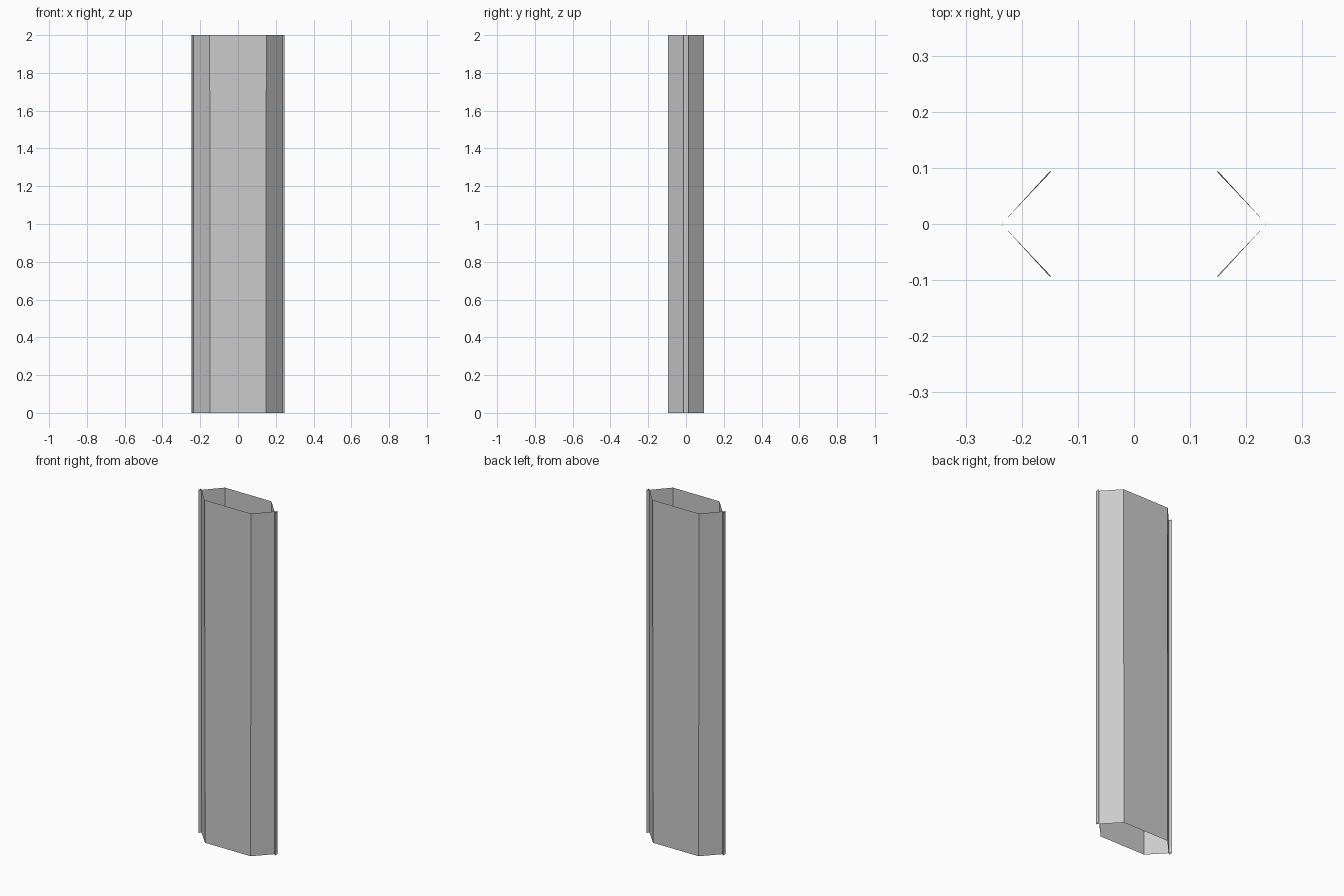
import bpy
import bmesh

if "Cube" in bpy.data.objects:
    bpy.data.objects.remove(bpy.data.objects["Cube"])

HEIGHT = 2.0
FOLD_X_TOP, FOLD_X_BOTTOM = 0.150, 0.147   # folds lean in slightly downwards
HALF_DEPTH = 0.094
SEAM_X = 0.236
LIP_X, LIP_Y = 0.247, 0.013

grey = bpy.data.materials.new("grey sheet")
grey.diffuse_color = (0.6, 0.6, 0.6, 1.0)
grey.use_nodes = True
grey.node_tree.nodes["Principled BSDF"].inputs["Base Color"].default_value = grey.diffuse_color


def open_tube(name, bottom, top):
    """Thin-walled tube between two matching outlines, open at both ends."""
    bm = bmesh.new()
    low = [bm.verts.new((x, y, 0)) for x, y in bottom]
    high = [bm.verts.new((x, y, HEIGHT)) for x, y in top]
    for i in range(len(low)):
        j = (i + 1) % len(low)
        bm.faces.new((low[i], low[j], high[j], high[i]))
    mesh = bpy.data.meshes.new(name)
    bm.to_mesh(mesh)
    bm.free()
    mesh.materials.append(grey)
    obj = bpy.data.objects.new(name, mesh)
    bpy.context.collection.objects.link(obj)


def hexagon(fold_x):
    d = HALF_DEPTH
    return [(-SEAM_X, 0), (-fold_x, -d), (fold_x, -d),
            (SEAM_X, 0), (fold_x, d), (-fold_x, d)]


# Main folded sleeve
open_tube("sleeve", hexagon(FOLD_X_BOTTOM), hexagon(FOLD_X_TOP))

# Narrow triangular seams along both sides
for side, name in ((1, "right_seam"), (-1, "left_seam")):
    outline = [(side * SEAM_X, 0), (side * LIP_X, -side * LIP_Y),
               (side * LIP_X, side * LIP_Y)]
    open_tube(name, outline, outline)
